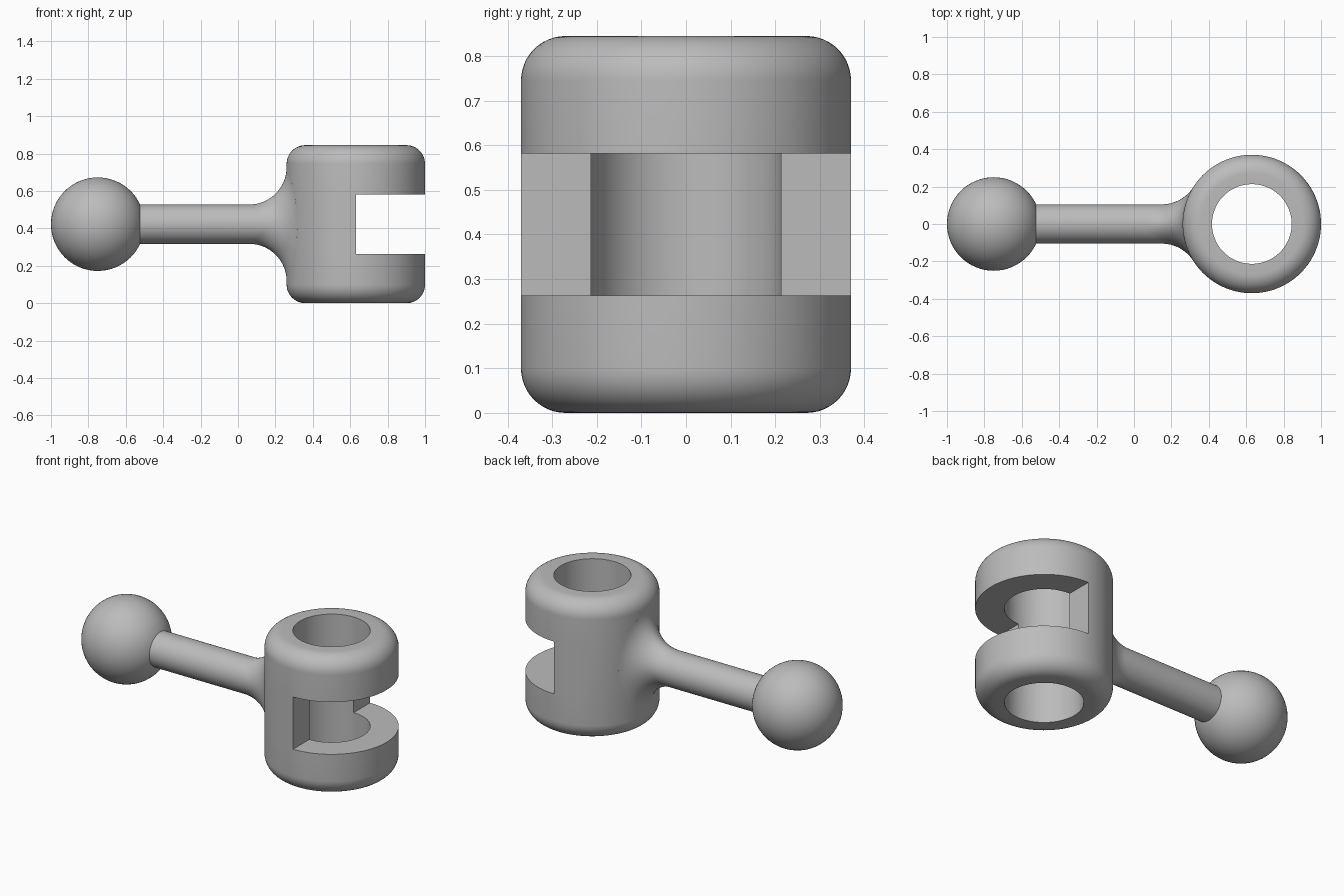
import bpy
import bmesh
from math import cos, sin, pi, sqrt, radians
from mathutils import Vector, Matrix

cube = bpy.data.objects.get("Cube")
if cube:
    bpy.data.objects.remove(cube, do_unlink=True)

# Main dimensions
HEIGHT, MID = 0.845, 0.4225
BARREL_X, BARREL_R, HOLE_R, EDGE_R = 0.63, 0.37, 0.213, 0.1
BALL_X, BALL_R = -0.75, 0.25
ROD_R, FILLET_R = 0.105, 0.2
SLOT_H, SLOT_R = 0.318, 0.085

grey = bpy.data.materials.new("plain grey")
grey.use_nodes = True
grey.diffuse_color = (0.5, 0.5, 0.5, 1)
grey.node_tree.nodes["Principled BSDF"].inputs["Base Color"].default_value = (0.5, 0.5, 0.5, 1)


def make_object(name, bm):
    bmesh.ops.recalc_face_normals(bm, faces=bm.faces[:])
    mesh = bpy.data.meshes.new(name)
    bm.to_mesh(mesh)
    bm.free()
    obj = bpy.data.objects.new(name, mesh)
    bpy.context.collection.objects.link(obj)
    mesh.materials.append(grey)
    return obj


def smooth(obj):
    bpy.ops.object.select_all(action='DESELECT')
    obj.select_set(True)
    bpy.context.view_layer.objects.active = obj
    bpy.ops.object.shade_smooth_by_angle(angle=radians(30))


def skin(rings, loop=False):
    """Join equal closed rings of points; loop them round or cap both ends."""
    bm = bmesh.new()
    rows = [[bm.verts.new(p) for p in ring] for ring in rings]
    n = len(rows[0])
    pairs = list(zip(rows, rows[1:]))
    if loop:
        pairs.append((rows[-1], rows[0]))
    else:
        bm.faces.new(rows[0])
        bm.faces.new(rows[-1])
    for a, b in pairs:
        for i in range(n):
            j = (i + 1) % n
            bm.faces.new((a[i], a[j], b[j], b[i]))
    return bm


def slot_box(name, x0, x1, y0, y1, turn, rounded):
    """Slot cutter around the barrel axis, its wall on the local y0 side."""
    bm = bmesh.new()
    bmesh.ops.create_cube(bm, size=1)
    for v in bm.verts:
        v.co = ((x0 + x1) / 2 + v.co.x * (x1 - x0),
                (y0 + y1) / 2 + v.co.y * (y1 - y0), v.co.z * SLOT_H)
    if rounded:
        edges = [e for e in bm.edges if all(abs(v.co.y - y0) < 1e-4 for v in e.verts)
                 and abs(e.verts[0].co.z - e.verts[1].co.z) < 1e-4]
        bmesh.ops.bevel(bm, geom=edges, offset=SLOT_R, segments=12,
                        profile=0.5, affect='EDGES')
    bm.transform(Matrix.Translation((BARREL_X, 0, MID)) @ turn)
    cutter = make_object(name, bm)
    cutter.hide_render = True
    return cutter


# Barrel: rounded tube turned about its vertical axis
steps = [i * pi / 2 / 12 for i in range(13)]
inner = BARREL_R - EDGE_R
outline = [(HOLE_R, 0)]
outline += [(inner + EDGE_R * sin(t), EDGE_R - EDGE_R * cos(t)) for t in steps]
outline += [(r, HEIGHT - z) for r, z in reversed(outline)]
turns = [2 * pi * i / 128 for i in range(128)]
barrel = make_object("slotted_barrel", skin(
    [[(BARREL_X + r * cos(a), r * sin(a), z) for r, z in outline] for a in turns], loop=True))

# Slot: open mouth plus two rounded radial walls, 120 degrees apart
wall_turn = Matrix.Rotation(radians(120), 4, 'Z')
mirror_y = Matrix.Diagonal((1, -1, 1, 1))
flip = Matrix.Diagonal((1, -1, 1, 1))
cutters = [
    slot_box("slot_mouth_cutter", 0, 0.6, -0.6, 0.6, Matrix.Identity(4), False),
    slot_box("slot_left_cutter", 0, 0.6, 0, 0.5, wall_turn @ flip, True),
    slot_box("slot_right_cutter", 0, 0.6, 0, 0.5, mirror_y @ wall_turn @ flip, True),
]
for cutter in cutters:
    mod = barrel.modifiers.new("slot", 'BOOLEAN')
    mod.operation = 'DIFFERENCE'
    mod.solver = 'EXACT'
    mod.object = cutter
    bpy.context.view_layer.objects.active = barrel
    bpy.ops.object.modifier_apply(modifier=mod.name)
for cutter in cutters:
    bpy.data.objects.remove(cutter, do_unlink=True)
smooth(barrel)

# Rod: round shaft blending into the barrel along a rolling-ball fillet
ARC = 16
columns = []
for a in [2 * pi * i / 96 for i in range(96)]:
    out = Vector((0, cos(a), sin(a)))
    reach = out * (ROD_R + FILLET_R)
    cx = BARREL_X - sqrt((BARREL_R + FILLET_R) ** 2 - reach.y ** 2)
    centre = Vector((cx, 0, MID)) + reach
    to_rod = -out
    to_barrel = Vector((BARREL_X - centre.x, -centre.y, 0)).normalized()
    angle = to_rod.angle(to_barrel)
    column = [Vector((BALL_X + 0.1, 0, MID)) + out * ROD_R]
    for k in range(ARC + 1):
        t = k / ARC
        way = (to_rod * sin((1 - t) * angle) + to_barrel * sin(t * angle)) / sin(angle)
        column.append(centre + way * FILLET_R)
    column.append(column[-1] + to_barrel * 0.03)
    columns.append(column)
smooth(make_object("connecting_rod", skin(list(zip(*columns)))))

# Ball end
bm = bmesh.new()
bmesh.ops.create_uvsphere(bm, u_segments=64, v_segments=32, radius=BALL_R,
                          matrix=Matrix.Translation((BALL_X, 0, MID)))
smooth(make_object("ball_end", bm))
